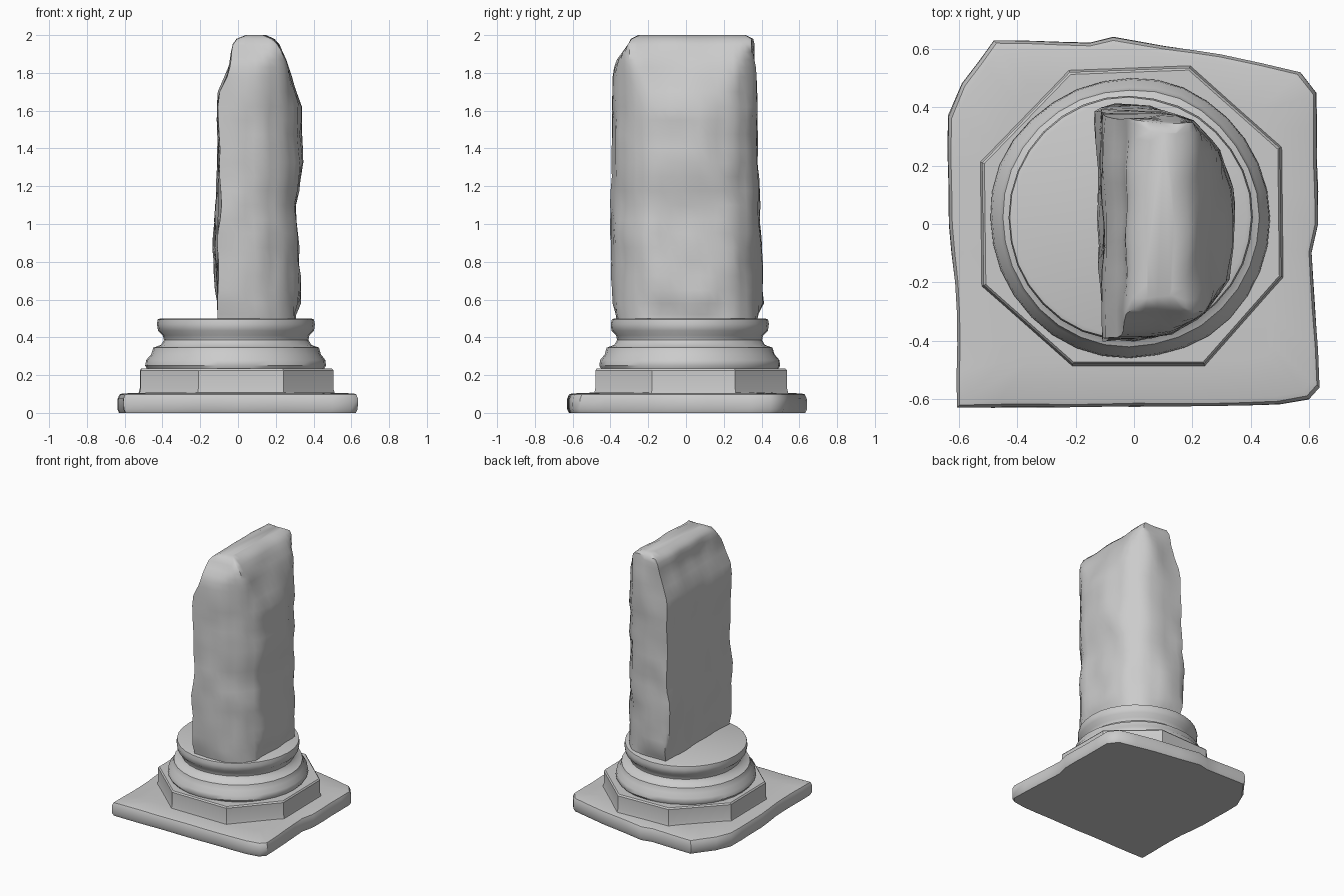
import bpy, bmesh, math
from mathutils import Vector, noise

if "Cube" in bpy.data.objects:
    bpy.data.objects.remove(bpy.data.objects["Cube"])


def interp(table, z, col):
    """Linear lookup in rows of (z, a, b, ...)."""
    for lo, hi in zip(table, table[1:]):
        if z <= hi[0]:
            t = max(0, (z - lo[0]) / (hi[0] - lo[0]))
            return lo[col] + t * (hi[col] - lo[col])
    return table[-1][col]


def resample(points, step):
    out = []
    for a, b in zip(points, points[1:] + points[:1]):
        a, b = Vector(a), Vector(b)
        n = max(1, round((b - a).length / step))
        out += [a.lerp(b, i / n) for i in range(n)]
    return out


def loft(name, rings, rough=0.0, freq=5.0, angle=40):
    """Skin a stack of equal-length rings, with weathering noise."""
    bm = bmesh.new()
    rows = []
    for ring in rings:
        row = []
        for p in ring:
            p = Vector(p)
            d = noise.noise_vector(p * freq) * rough
            row.append(bm.verts.new((p.x + d.x, p.y + d.y, p.z)))
        rows.append(row)
    n = len(rows[0])
    for a, b in zip(rows, rows[1:]):
        for i in range(n):
            j = (i + 1) % n
            bm.faces.new((a[i], a[j], b[j], b[i]))
    bm.faces.new(rows[0][::-1])
    bm.faces.new(rows[-1])
    bmesh.ops.remove_doubles(bm, verts=bm.verts, dist=0.002)
    bmesh.ops.recalc_face_normals(bm, faces=bm.faces)
    me = bpy.data.meshes.new(name)
    bm.to_mesh(me)
    bm.free()
    ob = bpy.data.objects.new(name, me)
    bpy.context.collection.objects.link(ob)
    bpy.ops.object.select_all(action='DESELECT')
    bpy.context.view_layer.objects.active = ob
    ob.select_set(True)
    bpy.ops.object.shade_smooth_by_angle(angle=math.radians(angle))
    return ob


# Worn square plinth slab
slab = [(-.605, -.63), (.5, -.62), (.6, -.60), (.635, -.56), (.62, -.3), (.61, -.1),
        (.63, 0), (.625, .45), (.57, .52), (.3, .58), (.1, .61), (-.07, .638),
        (-.15, .62), (-.48, .63), (-.53, .56), (-.59, .48), (-.635, .37), (-.635, 0),
        (-.61, -.2)]
slab = resample(slab, 0.12)
loft("plinth_slab", [[(x * s, y * s, z) for x, y in slab] for s, z in
                     [(.985, 0), (1, .02), (1, .075), (.985, .098), (.96, .103), (.75, .108)]],
     rough=0.006)

# Uneven octagonal tier
octagon = [(-.52, .21), (-.22, .52), (.19, .535), (.50, .26),
           (.505, -.18), (.24, -.48), (-.21, -.48), (-.515, -.21)]
loft("octagon_tier", [[(x * s, y * s, z) for x, y in octagon] for s, z in
                      [(1.02, .09), (1, .13), (1, .225), (.985, .235)]], angle=30)

# Moulded round base
profile = [(.465, .225), (.48, .25), (.475, .28), (.45, .31), (.44, .345), (.40, .36),
           (.385, .385), (.39, .41), (.415, .435), (.42, .47), (.415, .495), (.40, .5)]
loft("moulded_base", [[(-.013 + r * math.cos(math.tau * i / 32),
                        .02 + r * math.sin(math.tau * i / 32), z) for i in range(32)]
                      for r, z in profile], rough=0.008, freq=4)

# Split, broken column shaft: half-round outline trimmed by height
outline = [(-.14, .385), (-.06, .42), (.05, .405), (.2, .35), (.29, .25), (.335, .12),
           (.345, -.03), (.32, -.19), (.24, -.3), (.13, -.37), (0, -.395), (-.1, -.395)]
outline = resample(outline, 0.05)
x_limits = [(.48, -.10, .30), (.52, -.10, .30), (.6, -.11, .335), (.9, -.125, .315),
            (1.1, -.12, .30), (1.2, -.115, .325), (1.35, -.105, .34), (1.62, -.105, .335),
            (1.7, -.095, .305), (1.78, -.065, .275), (1.87, -.035, .255), (1.95, -.02, .215),
            (1.98, 0, .185), (2.0, .05, .14)]
y_limits = [(.48, -.36, .37), (.52, -.37, .38), (.58, -.395, .415), (.7, -.40, .40),
            (1.2, -.395, .385), (1.8, -.385, .37), (1.88, -.36, .36), (1.95, -.31, .355),
            (1.98, -.29, .35), (2.0, -.25, .32)]
levels = [.48, .52, .58] + [.65 + .075 * i for i in range(13)] + \
         [1.62, 1.7, 1.78, 1.83, 1.87, 1.91, 1.95, 1.98, 2.0]
rings = []
for z in levels:
    x0, x1 = (interp(x_limits, z, c) for c in (1, 2))
    y0, y1 = (interp(y_limits, z, c) for c in (1, 2))
    rings.append([(min(max(x, x0), x1), min(max(y, y0), y1), z) for x, y in outline])
loft("broken_shaft", rings, rough=0.016, freq=6, angle=45)
